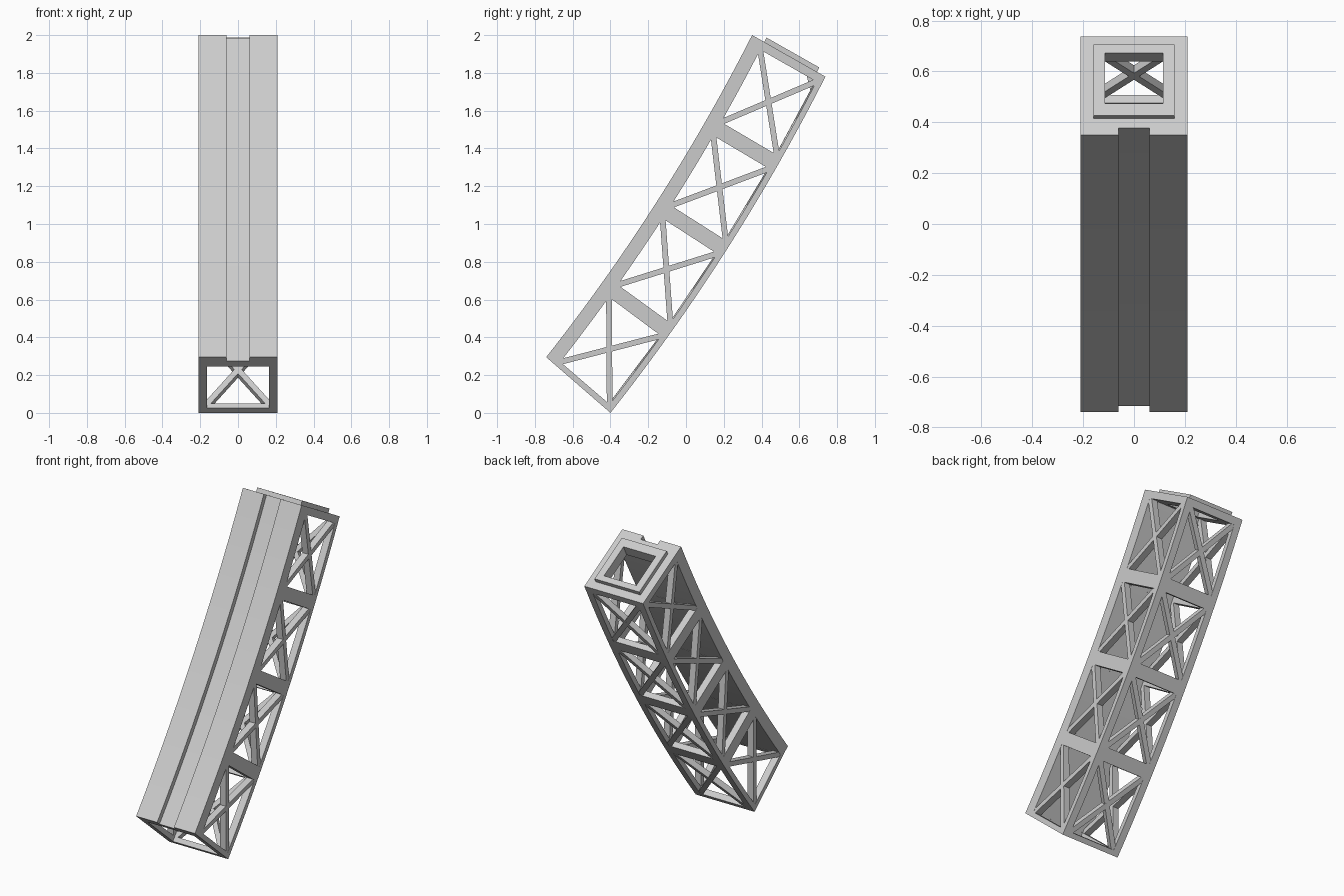
import bpy, bmesh, math
from mathutils import Vector

cube = bpy.data.objects.get("Cube")
if cube:
    bpy.data.objects.remove(cube, do_unlink=True)

grey = bpy.data.materials.new("light grey")
grey.use_nodes = True
colour = (0.6, 0.6, 0.6, 1)
grey.diffuse_color = colour
grey.node_tree.nodes["Principled BSDF"].inputs["Base Color"].default_value = colour

HALF = 0.21      # half width of the beam
INNER = 0.165    # half width of the hollow
FRONT, BACK = 0.165, 0.93   # window limits across the depth
BAYS = 4


def bend(start, end, sag, s):
    """Point on a shallow arc from start to end."""
    a, b = Vector(start), Vector(end)
    d = (b - a).normalized()
    return a.lerp(b, s) + Vector((d.y, -d.x)) * 4 * sag * s * (1 - s)


def place(x, s, t):
    """x across, s along the beam, t from front face to back face."""
    f = bend((-0.74, 0.295), (0.35, 2.0), 0.05, s - 0.01 * math.sin(math.pi * s))
    b = bend((-0.40, 0.0), (0.738, 1.78), 0.053, s)
    p = f.lerp(b, t)
    return Vector((x, p.x, p.y))


def finish(name, bm):
    bmesh.ops.recalc_face_normals(bm, faces=bm.faces)
    mesh = bpy.data.meshes.new(name)
    bm.to_mesh(mesh)
    bm.free()
    mesh.materials.append(grey)
    obj = bpy.data.objects.new(name, mesh)
    bpy.context.collection.objects.link(obj)
    return obj


def sweep(bm, profile, s0, s1):
    """Sweep an (x, t) profile along the bent beam."""
    n = max(1, round((s1 - s0) * 32))
    rings = [[bm.verts.new(place(x, s0 + (s1 - s0) * i / n, t)) for x, t in profile]
             for i in range(n + 1)]
    for r, q in zip(rings, rings[1:]):
        for i in range(len(r)):
            j = (i + 1) % len(r)
            bm.faces.new((r[i], r[j], q[j], q[i]))
    bm.faces.new(rings[0])
    bm.faces.new(rings[-1])


def box(x0, x1, t0, t1):
    return [(x0, t0), (x1, t0), (x1, t1), (x0, t1)]


def solid(name, *parts):
    bm = bmesh.new()
    for profile, s0, s1 in parts:
        sweep(bm, profile, s0, s1)
    return finish(name, bm)


def carve(obj, cutter):
    mod = obj.modifiers.new("cut", "BOOLEAN")
    mod.operation = "DIFFERENCE"
    mod.solver = "EXACT"
    mod.object = cutter
    bpy.context.view_layer.objects.active = obj
    bpy.ops.object.modifier_apply(modifier=mod.name)


def bar(bm, a, b, width, depth, normal):
    """Straight brace from a to b; its outer face holds the line a-b."""
    d = (b - a).normalized()
    a, b = a - d * 0.015, b + d * 0.015
    side = d.cross(normal).normalized() * width / 2
    n = side.cross(d).normalized()
    if n.dot(normal) < 0:
        n = -n
    ends = [[bm.verts.new(p + o) for o in (side, -side, -side - n * depth, side - n * depth)]
            for p in (a - n * 0.001, b - n * 0.001)]
    p, q = ends
    for i in range(4):
        j = (i + 1) % 4
        bm.faces.new((p[i], p[j], q[j], q[i]))
    bm.faces.new(p)
    bm.faces.new(q)


# start and end of the window in each bay
bays = [(0.015 if i == 0 else i / BAYS + 0.02,
         0.978 if i == BAYS - 1 else (i + 1) / BAYS - 0.02) for i in range(BAYS)]

# beam body with a groove down the front
G, GT = 0.06, 0.07
body = solid("beam_body", ([(-HALF, 0), (-G, 0), (-G, GT), (G, GT), (G, 0),
                            (HALF, 0), (HALF, 1), (-HALF, 1)], 0, 1))
# raised mounting plate on the upper end
plate = solid("end_plate", (box(-0.16, 0.16, 0.165, 0.885), 1, 1.0125))

# hollow, end opening and windows
hollow = solid("hollow_cutter", (box(-INNER, INNER, FRONT + 0.002, 0.915), -0.05, 0.978))
opening = solid("opening_cutter", (box(-0.115, 0.115, 0.29, 0.80), 0.95, 1.05))
side_cut = solid("side_cutter", *[(box(-0.3, 0.3, FRONT, BACK), a, b) for a, b in bays])
back_cut = solid("back_cutter", *[(box(-INNER + 0.001, INNER - 0.001, 0.8, 1.1), a, b)
                                  for a, b in bays])
for cutter in (hollow, opening, side_cut, back_cut):
    carve(body, cutter)
carve(plate, opening)
for cutter in (hollow, opening, side_cut, back_cut):
    bpy.data.objects.remove(cutter, do_unlink=True)

# crossed braces in the side windows
for name, sign in (("left_braces", 1), ("right_braces", -1)):
    bm = bmesh.new()
    out = Vector((sign, 0, 0))
    for a, b in bays:
        for t0, t1 in ((FRONT, BACK), (BACK, FRONT)):
            bar(bm, place(sign * HALF, a, t0), place(sign * HALF, b, t1), 0.03, 0.043, out)
    finish(name, bm)

# crossed braces in the back windows
bm = bmesh.new()
for a, b in bays:
    out = place(0, (a + b) / 2, 1) - place(0, (a + b) / 2, 0)
    for sign in (1, -1):
        bar(bm, place(-sign * INNER, a, 1), place(sign * INNER, b, 1), 0.032, 0.036, out)
finish("back_braces", bm)

bpy.ops.object.select_all(action="DESELECT")
body.select_set(True)
bpy.context.view_layer.objects.active = body
bpy.ops.object.shade_smooth_by_angle(angle=math.radians(20))
